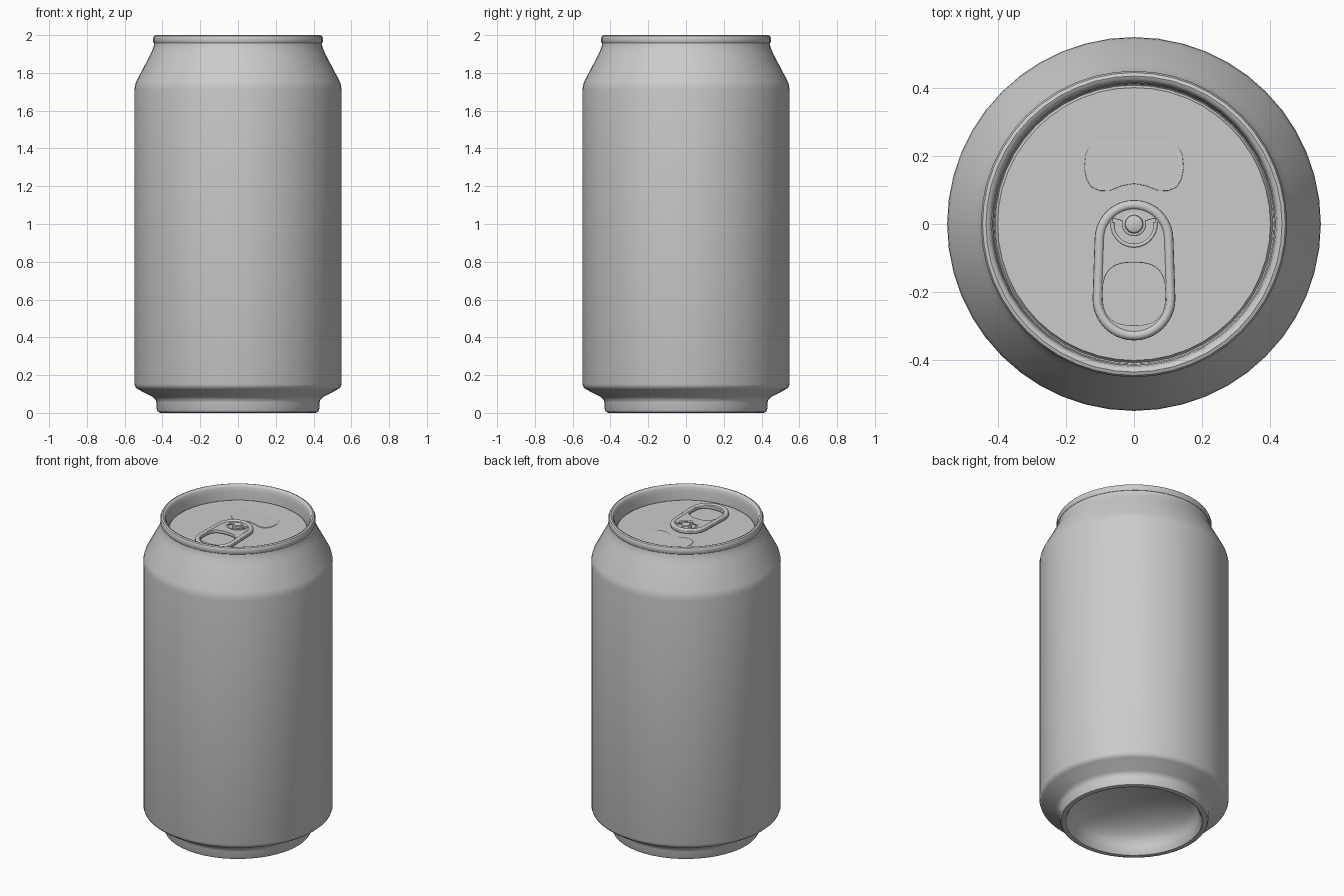
import bpy, bmesh, math
from math import sin, cos, pi, radians
from mathutils import Vector

cube = bpy.data.objects.get("Cube")
if cube:
    bpy.data.objects.remove(cube, do_unlink=True)

metal = bpy.data.materials.new("grey metal")
metal.use_nodes = True
grey = (0.6, 0.6, 0.6, 1)
metal.diffuse_color = grey
metal.node_tree.nodes["Principled BSDF"].inputs["Base Color"].default_value = grey

LID_Z = 1.91


def finish(obj, angle=40):
    obj.data.materials.clear()
    obj.data.materials.append(metal)
    bpy.ops.object.select_all(action="DESELECT")
    obj.select_set(True)
    bpy.context.view_layer.objects.active = obj
    if obj.type == "CURVE":
        bpy.ops.object.convert(target="MESH")
    bpy.ops.object.shade_smooth_by_angle(angle=radians(angle))
    return bpy.context.view_layer.objects.active


def lathe(name, profile, steps=48):
    """Turn an (r, z) profile around the z axis."""
    bm = bmesh.new()
    verts = [bm.verts.new((r, 0, z)) for r, z in profile]
    edges = [bm.edges.new(pair) for pair in zip(verts, verts[1:])]
    bmesh.ops.spin(bm, geom=verts + edges, cent=(0, 0, 0), axis=(0, 0, 1),
                   angle=2 * pi, steps=steps)
    bmesh.ops.remove_doubles(bm, verts=bm.verts, dist=0.0005)
    bmesh.ops.recalc_face_normals(bm, faces=bm.faces)
    mesh = bpy.data.meshes.new(name)
    bm.to_mesh(mesh)
    bm.free()
    obj = bpy.data.objects.new(name, mesh)
    bpy.context.collection.objects.link(obj)
    return finish(obj)


def plate(name, outlines, z, half, bevel):
    """Flat plate from an outer outline and holes, with rounded edges."""
    curve = bpy.data.curves.new(name, "CURVE")
    curve.dimensions = "2D"
    curve.fill_mode = "BOTH"
    curve.extrude = half - bevel
    curve.bevel_depth = bevel
    curve.bevel_resolution = 2
    curve.offset = -bevel
    for points in outlines:
        spline = curve.splines.new("POLY")
        spline.points.add(len(points) - 1)
        for p, (x, y) in zip(spline.points, points):
            p.co = (x, y, 0, 1)
        spline.use_cyclic_u = True
    obj = bpy.data.objects.new(name, curve)
    obj.location.z = z
    bpy.context.collection.objects.link(obj)
    return finish(obj)


def tube(name, points, z, radius, cyclic=True):
    curve = bpy.data.curves.new(name, "CURVE")
    curve.dimensions = "3D"
    curve.bevel_depth = radius
    curve.bevel_resolution = 3
    curve.use_fill_caps = True
    spline = curve.splines.new("POLY")
    spline.points.add(len(points) - 1)
    for p, (x, y) in zip(spline.points, points):
        p.co = (x, y, z, 1)
    spline.use_cyclic_u = cyclic
    obj = bpy.data.objects.new(name, curve)
    bpy.context.collection.objects.link(obj)
    return finish(obj, 60)


def arc(cx, cy, r, start, end, n=14):
    steps = [radians(start + (end - start) * i / n) for i in range(n + 1)]
    return [(cx + r * cos(a), cy + r * sin(a)) for a in steps]


def squircle(cx, cy, rx, ry, power, n=40):
    def bend(v):
        return math.copysign(abs(v) ** (2 / power), v)
    angles = [2 * pi * i / n for i in range(n)]
    return [(cx + rx * bend(cos(a)), cy + ry * bend(sin(a))) for a in angles]


# Can body: domed base, foot, side wall and tapered neck
dome = [(0.375 * sin(a), 0.05 + 0.15 * cos(a)) for a in [pi / 2 * i / 8 for i in range(9)]]
lathe("can_body", dome + [
    (0.385, 0.02), (0.395, 0.004), (0.41, 0), (0.424, 0.005), (0.43, 0.018),
    (0.432, 0.055), (0.436, 0.07), (0.45, 0.084), (0.53, 0.125), (0.543, 0.136),
    (0.548, 0.152), (0.548, 1.71), (0.546, 1.73), (0.539, 1.755), (0.465, 1.895),
    (0.452, 1.925), (0.445, 1.945), (0.442, 1.97)])

# Rolled rim with the recessed lid
lathe("rim_and_lid", [
    (0.438, 1.957), (0.445, 1.957), (0.449, 1.963), (0.449, 1.986), (0.444, 1.996),
    (0.434, 2.0), (0.424, 1.996), (0.418, 1.985), (0.414, 1.96), (0.411, LID_Z - 0.008),
    (0.407, LID_Z - 0.012), (0.403, LID_Z - 0.008), (0.4, LID_Z), (0.2, LID_Z), (0, LID_Z)])

# Pull tab with finger hole and curved slot around the rivet
outer = (arc(0, -0.045, 0.115, 0, 180, 20)
         + arc(0, -0.22, 0.121, 180, 360, 20))
finger_hole = squircle(0, -0.205, 0.092, 0.092, 2.7)
slot = arc(0, 0, 0.064, 165, 375) + arc(0, 0, 0.036, 375, 165)
plate("pull_tab", [outer, finger_hole, slot], LID_Z + 0.017, 0.01, 0.003)

# Rolled edges of the tab
edge = (arc(0, -0.045, 0.101, 0, 180, 20)
        + arc(0, -0.22, 0.107, 180, 360, 20))
tube("tab_rolled_edge", edge, LID_Z + 0.019, 0.0145)
tube("slot_ridge", arc(0, 0, 0.064, 175, 365), LID_Z + 0.024, 0.006, False)

# Rivet
lathe("rivet", [(0.034, LID_Z), (0.034, LID_Z + 0.028), (0.027, LID_Z + 0.03),
                (0.025, LID_Z + 0.036), (0.02, LID_Z + 0.039), (0, LID_Z + 0.039)], 24)

# Opening panel, tilted so that its far edge sinks into the lid
half = [(0, 0.118), (0.035, 0.112), (0.07, 0.098), (0.1, 0.097), (0.125, 0.108),
        (0.139, 0.13), (0.146, 0.165), (0.142, 0.205), (0.125, 0.235), (0.09, 0.247)]
panel = half + [(-x, y) for x, y in reversed(half[1:])]
opening = plate("opening_panel", [panel], LID_Z, 0.004, 0.002)
for v in opening.data.vertices:
    v.co.z -= 0.004 * (v.co.y - 0.1) / 0.15
